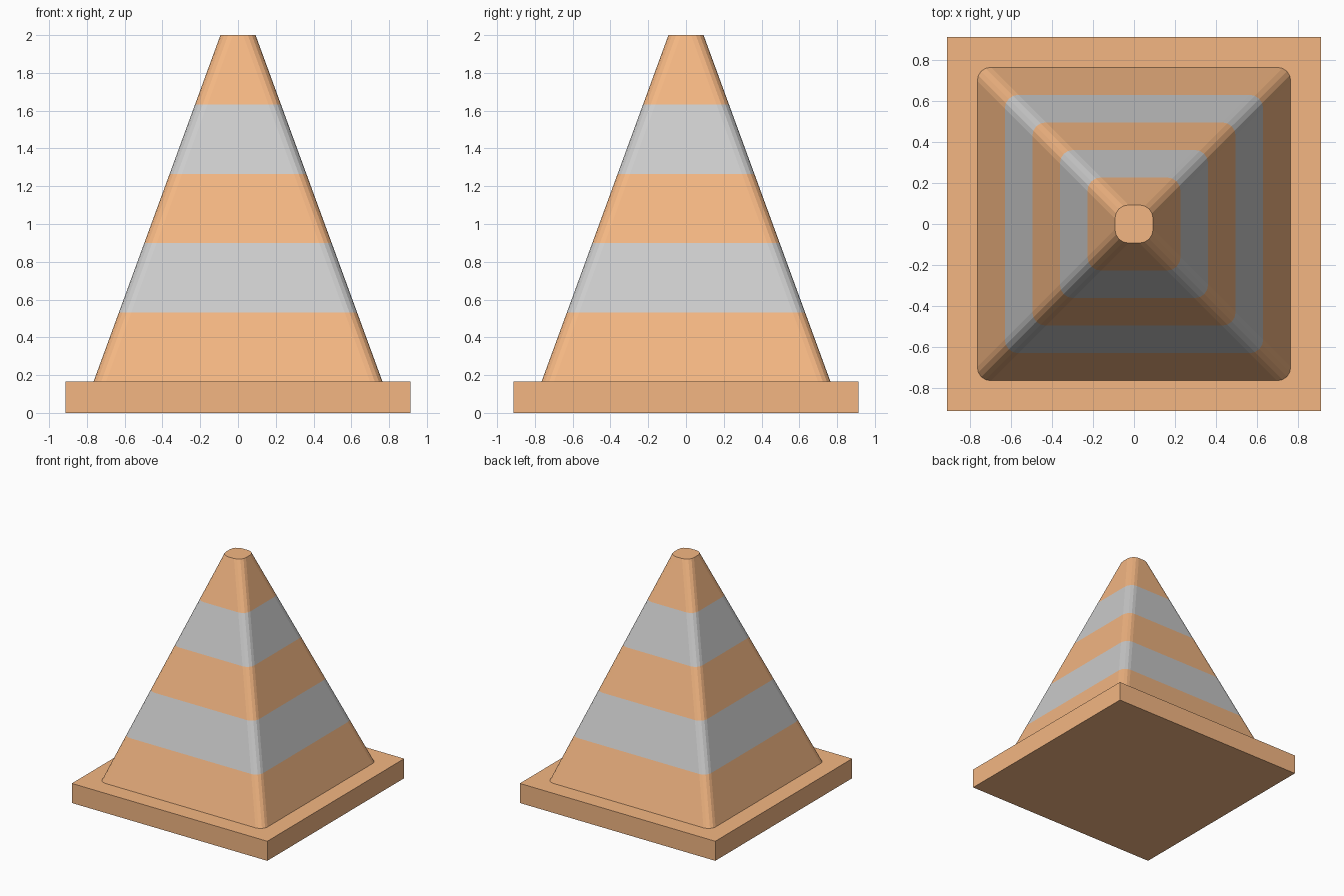
import bpy, bmesh, math

if "Cube" in bpy.data.objects:
    bpy.data.objects.remove(bpy.data.objects["Cube"])

BASE_HALF, BASE_H, TOP_Z = 0.912, 0.165, 2.0
BOTTOM_HALF, TOP_HALF = 0.765, 0.093
CORNER_R, CORNER_SEGS, BANDS = 0.066, 4, 5


def material(name, rgb):
    m = bpy.data.materials.new(name)
    m.diffuse_color = (*rgb, 1)
    m.use_nodes = True
    m.node_tree.nodes["Principled BSDF"].inputs["Base Color"].default_value = m.diffuse_color
    return m


orange = material("orange", (0.9, 0.47, 0.225))
grey = material("stripe_grey", (0.8, 0.8, 0.8))


def add_object(name, bm, mats):
    bmesh.ops.recalc_face_normals(bm, faces=bm.faces)
    me = bpy.data.meshes.new(name)
    bm.to_mesh(me)
    bm.free()
    for m in mats:
        me.materials.append(m)
    ob = bpy.data.objects.new(name, me)
    bpy.context.collection.objects.link(ob)
    return ob


def rounded_square(bm, half, z):
    c = half - CORNER_R
    ring = []
    for q, (sx, sy) in enumerate([(1, 1), (-1, 1), (-1, -1), (1, -1)]):
        for i in range(CORNER_SEGS + 1):
            a = math.pi / 2 * (q + i / CORNER_SEGS)
            ring.append(bm.verts.new((sx * c + CORNER_R * math.cos(a),
                                      sy * c + CORNER_R * math.sin(a), z)))
    return ring


# Square base plate
bm = bmesh.new()
bmesh.ops.create_cube(bm, size=1)
for v in bm.verts:
    v.co = (v.co.x * 2 * BASE_HALF, v.co.y * 2 * BASE_HALF, (v.co.z + 0.5) * BASE_H)
add_object("base_plate", bm, [orange])

# Tapered body with rounded corners, split into equal alternating bands
bm = bmesh.new()
rings = []
for k in range(BANDS + 1):
    t = k / BANDS
    rings.append(rounded_square(bm, BOTTOM_HALF + (TOP_HALF - BOTTOM_HALF) * t,
                                BASE_H + (TOP_Z - BASE_H) * t))
n = len(rings[0])
for k in range(BANDS):
    lo, hi = rings[k], rings[k + 1]
    for i in range(n):
        j = (i + 1) % n
        f = bm.faces.new((lo[i], lo[j], hi[j], hi[i]))
        f.material_index = k % 2
bm.faces.new(rings[-1])
bm.faces.new(rings[0][::-1])
add_object("cone_body", bm, [orange, grey])
